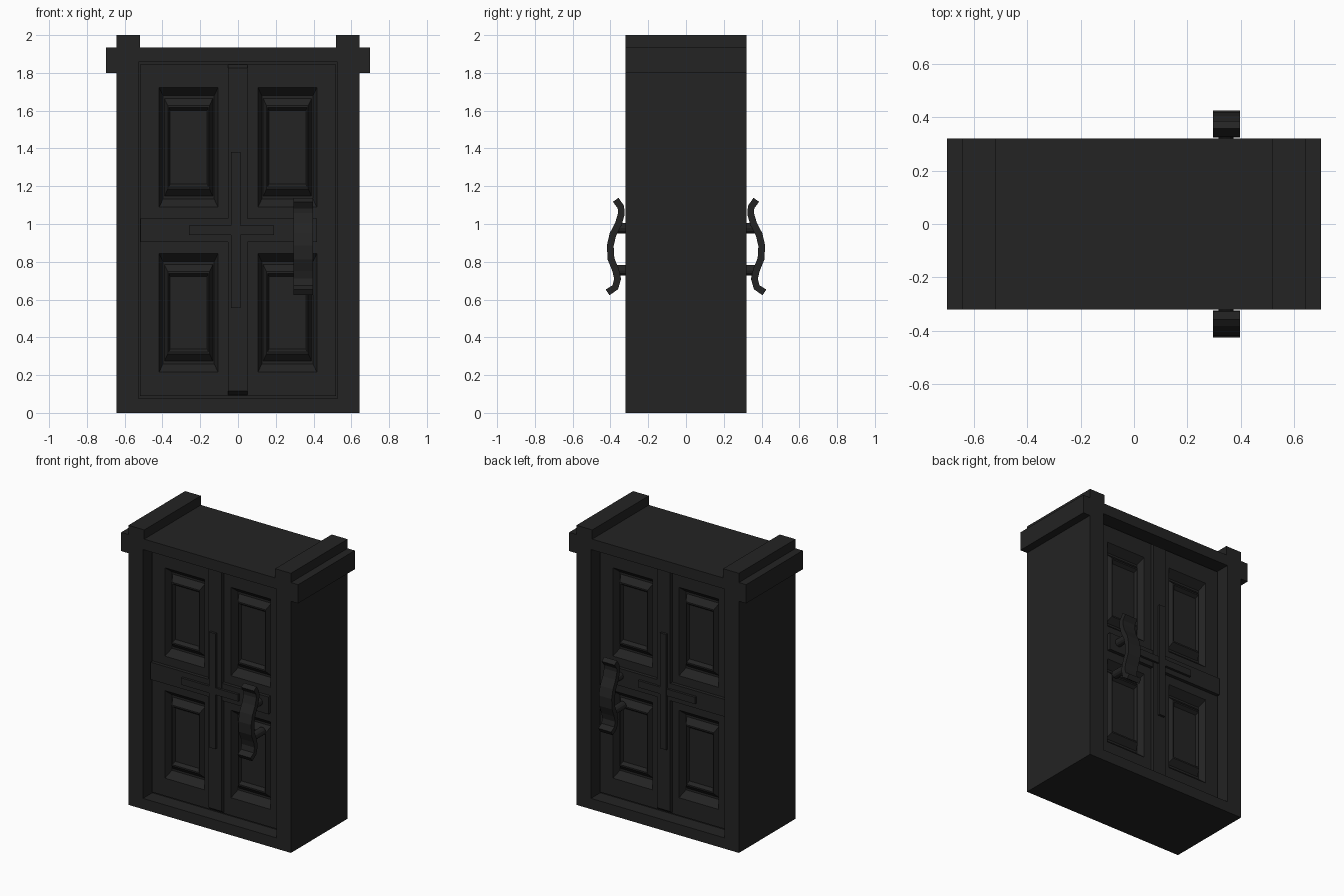
import bpy, bmesh
from mathutils import Vector

if "Cube" in bpy.data.objects:
    bpy.data.objects.remove(bpy.data.objects["Cube"])

mat = bpy.data.materials.new("charcoal black")
mat.diffuse_color = (0.017, 0.017, 0.017, 1)
mat.use_nodes = True
mat.node_tree.nodes["Principled BSDF"].inputs["Base Color"].default_value = mat.diffuse_color


def finish(name, bm, mirror=None):
    """Turn a bmesh into a named object, optionally mirrored about an axis."""
    bmesh.ops.recalc_face_normals(bm, faces=bm.faces)
    me = bpy.data.meshes.new(name)
    bm.to_mesh(me)
    bm.free()
    me.materials.append(mat)
    ob = bpy.data.objects.new(name, me)
    bpy.context.collection.objects.link(ob)
    if mirror:
        m = ob.modifiers.new("mirror", 'MIRROR')
        m.use_axis = [a == mirror for a in "xyz"]
        m.use_mirror_merge = False
    return ob


def box(name, x, y, z, mirror=None, taper=0.0):
    """Box from ranges; taper slopes the front (-y) top and bottom edges."""
    bm = bmesh.new()
    bmesh.ops.create_cube(bm, size=1)
    for v in bm.verts:
        i, j, k = (int(c > 0) for c in v.co)
        v.co = (x[i], y[j], z[k] + (0 if j else taper * (1 - 2 * k)))
    return finish(name, bm, mirror)


# Outer frame, full depth
D = (-0.32, 0.32)
box("side_post", (0.528, 0.643), D, (0, 2.0), 'x')
box("corner_cap", (0.643, 0.70), D, (1.80, 1.934), 'x')
box("top_rib", (0.518, 0.528), D, (1.934, 2.0), 'x')
box("top_beam", (-0.528, 0.528), D, (1.857, 1.934))
box("sill", (-0.528, 0.528), D, (0, 0.077))

# Door leaf with four sunken and fielded panels
FACE = -0.23
xs = [-0.52, -0.417, -0.106, 0.106, 0.417, 0.52]
zs = [0.09, 0.217, 0.843, 1.09, 1.722, 1.845]
# panel moulding: (inset fraction, depth behind door face)
moulding = [(0, 0), (0.35, 0.05), (0.47, 0.05), (0.78, 0.012), (0.86, 0.012), (1, 0.035)]
bm = bmesh.new()


def ring(x0, x1, z0, z1, t, d):
    a, b = 0.058 * t, 0.122 * t
    pts = [(x0 + a, z0 + b), (x1 - a, z0 + b), (x1 - a, z1 - b), (x0 + a, z1 - b)]
    return [bm.verts.new((px, FACE + d, pz)) for px, pz in pts]


for i in range(5):
    for k in range(5):
        cell = (xs[i], xs[i + 1], zs[k], zs[k + 1])
        r = ring(*cell, 0, 0)
        if i in (1, 3) and k in (1, 3):
            for t, d in moulding[1:]:
                n = ring(*cell, t, d)
                for s in range(4):
                    bm.faces.new((r[s], r[(s + 1) % 4], n[(s + 1) % 4], n[s]))
                r = n
        bm.faces.new(r)
bmesh.ops.remove_doubles(bm, verts=bm.verts, dist=0.0005)
# door edge and surrounding rebate
edges = [e for e in bm.edges if e.is_boundary]
out = bmesh.ops.extrude_edge_only(bm, edges=edges)["geom"]
for v in [g for g in out if isinstance(g, bmesh.types.BMVert)]:
    v.co.y += 0.015
edges = [g for g in out if isinstance(g, bmesh.types.BMEdge)]
out = bmesh.ops.extrude_edge_only(bm, edges=edges)["geom"]
for v in [g for g in out if isinstance(g, bmesh.types.BMVert)]:
    v.co.x += 0.008 if v.co.x > 0 else -0.008
    v.co.z += 0.012 if v.co.z > 1 else -0.013
finish("door_leaf", bm, 'y')

# Raised crossing strips, on both door sides
box("upright_strip", (-0.053, 0.05), (FACE - 0.028, FACE), (0.095, 1.845), 'y', 0.02)
box("cross_strip", (-0.515, 0.418), (FACE - 0.024, FACE), (0.906, 1.03), 'y')
box("upright_inlay", (-0.036, 0.013), (FACE - 0.045, FACE), (0.556, 1.382), 'y')
box("cross_inlay", (-0.26, 0.19), (FACE - 0.041, FACE), (0.943, 0.992), 'y')

# Wavy pull handle: ribbon swept along a path in the y-z plane
path = [Vector(p) for p in [
    (0.372, 1.128), (0.345, 1.09), (0.342, 1.055), (0.358, 1.0), (0.387, 0.945),
    (0.401, 0.885), (0.397, 0.815), (0.373, 0.757), (0.362, 0.71), (0.374, 0.665),
    (0.415, 0.638)]]
half = 0.018
left, right = [], []
for i, p in enumerate(path):
    d = (path[min(i + 1, len(path) - 1)] - path[max(i - 1, 0)]).normalized()
    nrm = Vector((-d.y, d.x)) * half
    left.append(p + nrm)
    right.append(p - nrm)
bm = bmesh.new()
rows = [[bm.verts.new((x, -q.x, q.y)) for x, q in
         ((0.295, a), (0.397, a), (0.397, b), (0.295, b))] for a, b in zip(left, right)]
for r, n in zip(rows, rows[1:]):
    for s in range(4):
        bm.faces.new((r[s], r[(s + 1) % 4], n[(s + 1) % 4], n[s]))
bm.faces.new(rows[0])
bm.faces.new(rows[-1])
finish("pull_handle", bm, 'y')

# Round pegs holding the handle
for n, z in (("upper", 0.978), ("lower", 0.755)):
    bm = bmesh.new()
    bmesh.ops.create_cone(bm, cap_ends=True, segments=12, radius1=0.028, radius2=0.028, depth=0.15)
    for v in bm.verts:
        v.co = (v.co.x + 0.345, v.co.z - 0.295, v.co.y + z)
    finish(n + "_handle_peg", bm, 'y')
